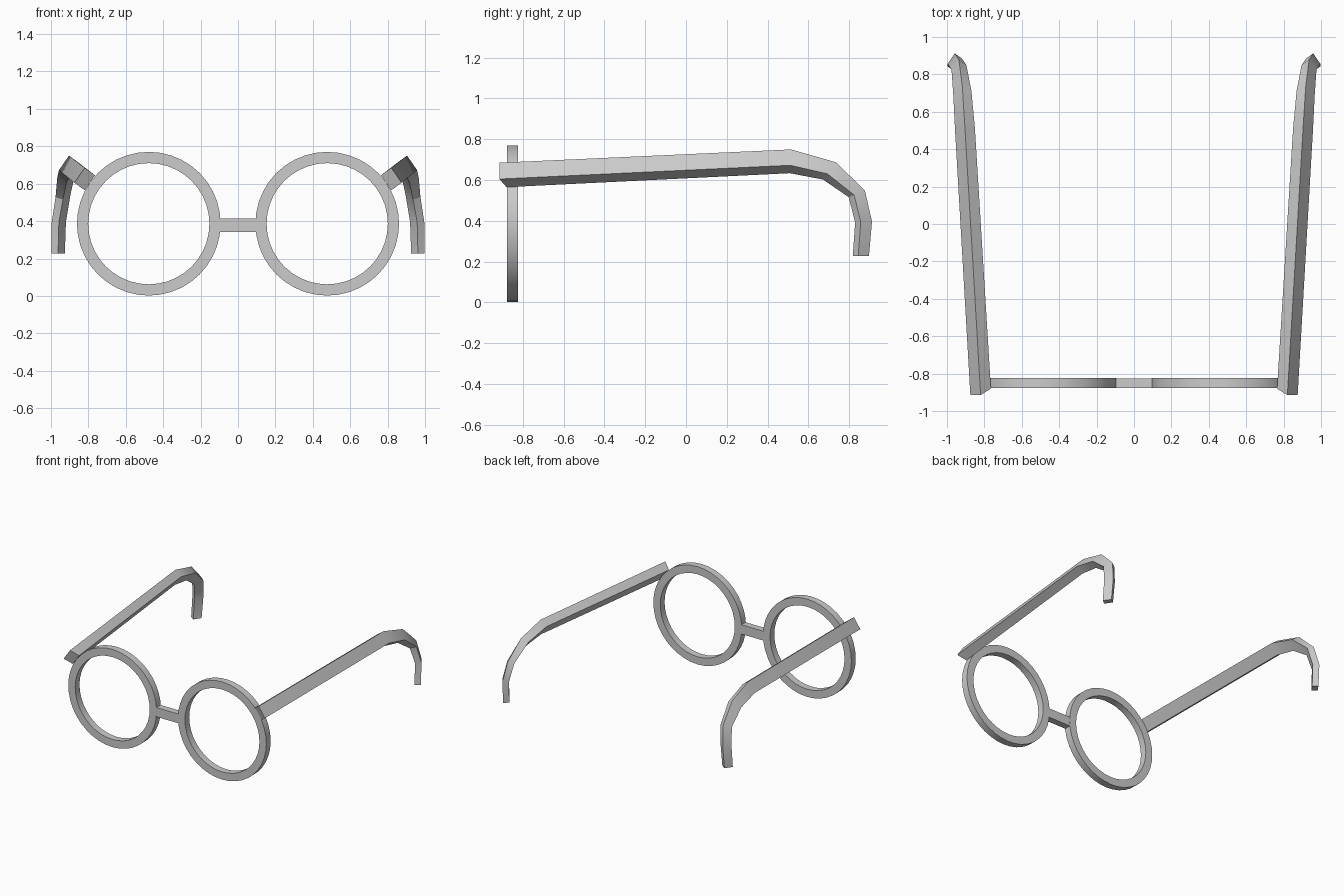
import bpy, bmesh, math
from mathutils import Vector

if "Cube" in bpy.data.objects:
    bpy.data.objects.remove(bpy.data.objects["Cube"])

Y0, Y1 = -0.878, -0.824          # front and back of the frame


def make(name, bm):
    bmesh.ops.recalc_face_normals(bm, faces=bm.faces[:])
    me = bpy.data.meshes.new(name)
    bm.to_mesh(me)
    bm.free()
    ob = bpy.data.objects.new(name, me)
    bpy.context.collection.objects.link(ob)
    bpy.ops.object.select_all(action='DESELECT')
    ob.select_set(True)
    bpy.context.view_layer.objects.active = ob
    bpy.ops.object.shade_smooth_by_angle(angle=math.radians(30))
    return ob


def loft(bm, rings, closed=False):
    rings = [[bm.verts.new(p) for p in r] for r in rings]
    n = len(rings[0])
    pairs = list(zip(rings, rings[1:]))
    if closed:
        pairs.append((rings[-1], rings[0]))
    for a, b in pairs:
        for i in range(n):
            j = (i + 1) % n
            bm.faces.new((a[i], a[j], b[j], b[i]))
    if not closed:
        bm.faces.new(rings[0])
        bm.faces.new(rings[-1])


# round lens rims
def rim(name, cx, cz=0.386, outer=0.384, inner=0.324, seg=40):
    bm = bmesh.new()
    rings = []
    for k in range(seg):
        a = 2 * math.pi * k / seg
        rings.append([(cx + r * math.cos(a), y, cz + r * math.sin(a))
                      for r, y in ((outer, Y0), (outer, Y1), (inner, Y1), (inner, Y0))])
    loft(bm, rings, closed=True)
    make(name, bm)


# temple: tilted rectangle swept along its top ridge, bending down behind the ear
# ridge point x, y, z / outward normal y, z / section scale
STATIONS = [
    (0.820, -0.915, 0.685, 0.00, 1.00, 1.00),
    (0.904, 0.515, 0.750, 0.05, 1.00, 0.97),
    (0.918, 0.735, 0.687, 0.60, 0.80, 0.88),
    (0.936, 0.877, 0.549, 0.92, 0.38, 0.72),
    (0.958, 0.912, 0.397, 1.00, 0.05, 0.69),
    (0.962, 0.897, 0.228, 1.00, 0.00, 0.66),
]


def temple(name, side):
    bm = bmesh.new()
    rings = []
    for k, (x, y, z, ny, nz, s) in enumerate(STATIONS):
        ring = []
        for dx, dn in ((0, 0), (0.055, 0.08), (0, 0.12), (-0.055, 0.04)):
            p = Vector((side * (x + s * dx), y - s * dn * ny, z - s * dn * nz))
            # slanted cut at the hinge end
            if k == 0 and (dx < 0 or dn > 0.1):
                p.y = -0.88
            ring.append(p)
        rings.append(ring)
    loft(bm, rings)
    make(name, bm)


for label, side in (("left", -1), ("right", 1)):
    rim(label + "_rim", side * 0.477)
    temple(label + "_temple", side)

# nose bridge
bm = bmesh.new()
loft(bm, [[(x, Y0 + 0.001, 0.342), (x, Y1 - 0.001, 0.342),
           (x, Y1 - 0.001, 0.415), (x, Y0 + 0.001, 0.415)] for x in (-0.12, 0.12)])
make("bridge", bm)
